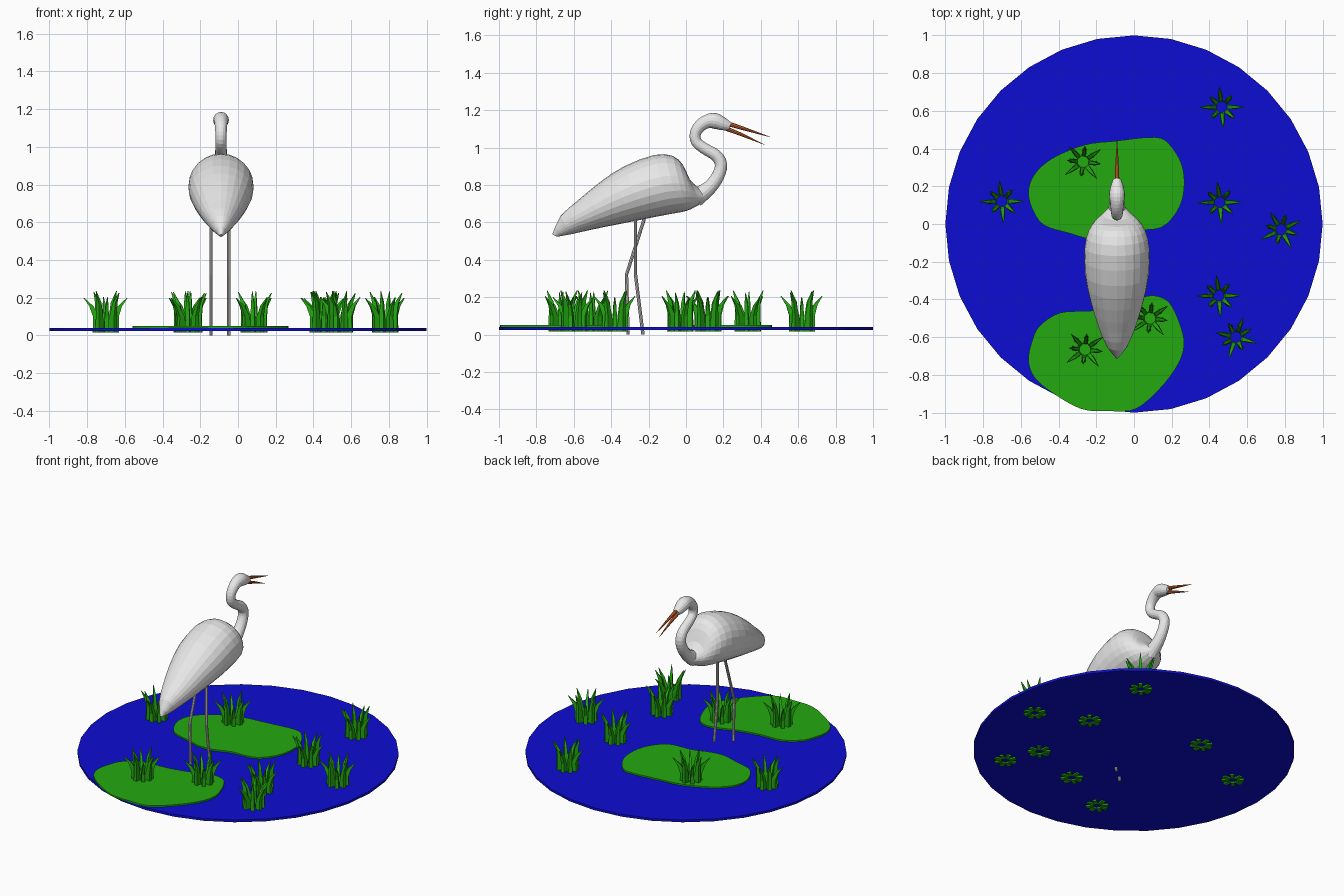
import bpy, bmesh, math
from mathutils import Vector, Matrix

if "Cube" in bpy.data.objects:
    bpy.data.objects.remove(bpy.data.objects["Cube"])

CX = -0.09  # bird centre line


def material(name, rgb):
    m = bpy.data.materials.new(name)
    m.diffuse_color = (*rgb, 1)
    m.use_nodes = True
    m.node_tree.nodes["Principled BSDF"].inputs["Base Color"].default_value = m.diffuse_color
    return m


WHITE = material("white feathers", (0.8, 0.8, 0.8))
GREY = material("pale grey legs", (0.66, 0.65, 0.63))
ORANGE = material("orange beak", (0.65, 0.13, 0.03))
BLUE = material("blue water", (0.004, 0.004, 0.65))
GREEN = material("leaf green", (0.017, 0.4, 0.005))


def finish(name, bm, mat):
    bmesh.ops.recalc_face_normals(bm, faces=bm.faces[:])
    me = bpy.data.meshes.new(name)
    bm.to_mesh(me)
    bm.free()
    me.materials.append(mat)
    ob = bpy.data.objects.new(name, me)
    bpy.context.collection.objects.link(ob)
    return ob


def smooth_path(pts, steps, closed=False):
    """Catmull-Rom curve through tuples of any length."""
    n, out = len(pts), []
    pick = (lambda i: pts[i % n]) if closed else (lambda i: pts[max(0, min(n - 1, i))])
    for i in range(n if closed else n - 1):
        a, b, c, d = (pick(i + k) for k in (-1, 0, 1, 2))
        for s in range(steps):
            t = s / steps
            out.append(tuple(0.5 * (2 * q + (r - p) * t + (2 * p - 5 * q + 4 * r - u) * t * t
                                    + (3 * q - p - 3 * r + u) * t ** 3)
                             for p, q, r, u in zip(a, b, c, d)))
    if not closed:
        out.append(pts[-1])
    return out


def loft(name, rings, sides, mat, x=CX):
    """Rings are (top y, top z, bottom y, bottom z, half width) ellipses."""
    bm = bmesh.new()
    loops = []
    for ty, tz, by, bz, w in rings:
        c = Vector((x, (ty + by) / 2, (tz + bz) / 2))
        up = Vector((0, (ty - by) / 2, (tz - bz) / 2))
        loops.append([bm.verts.new(c + up * math.cos(a) + Vector((w * math.sin(a), 0, 0)))
                      for a in (2 * math.pi * i / sides for i in range(sides))])
    for l0, l1 in zip(loops, loops[1:]):
        for i in range(sides):
            j = (i + 1) % sides
            bm.faces.new((l0[i], l0[j], l1[j], l1[i]))
    bm.faces.new(loops[0])
    bm.faces.new(loops[-1])
    return finish(name, bm, mat)


def tube(name, path, sides, mat, x=CX):
    """Round tube along (y, z, radius) points in a plane of constant x."""
    rings = []
    for i, (y, z, r) in enumerate(path):
        p, q = path[max(0, i - 1)], path[min(len(path) - 1, i + 1)]
        t = Vector((q[0] - p[0], q[1] - p[1])).normalized()
        ny, nz = -t.y * r, t.x * r
        rings.append((y + ny, z + nz, y - ny, z - nz, r))
    return loft(name, rings, sides, mat, x)


def slab(name, outline, z0, z1, mat):
    bm = bmesh.new()
    f = bm.faces.new([bm.verts.new((x, y, z0)) for x, y in outline])
    ext = bmesh.ops.extrude_face_region(bm, geom=[f])
    for v in ext["geom"]:
        if isinstance(v, bmesh.types.BMVert):
            v.co.z = z1
    return finish(name, bm, mat)


# Pond and two floating pads
slab("water", [(math.sin(math.tau * i / 32), math.cos(math.tau * i / 32)) for i in range(32)],
     0.025, 0.041, BLUE)
PAD_BACK = [(-.56, .16), (-.53, .26), (-.43, .35), (-.26, .42), (-.1, .44), (.11, .46), (.19, .42),
            (.255, .31), (.265, .18), (.23, .07), (.14, -.02), (-.02, -.035), (-.13, -.07),
            (-.23, -.08), (-.34, -.05), (-.47, -.01), (-.53, .06)]
PAD_FRONT = [(-.56, -.72), (-.54, -.62), (-.5, -.54), (-.39, -.47), (-.23, -.46), (-.08, -.43),
             (.02, -.395), (.11, -.38), (.19, -.42), (.25, -.55), (.265, -.65), (.23, -.75),
             (.14, -.87), (.01, -.98), (-.13, -.992), (-.28, -.98), (-.44, -.89), (-.53, -.81)]
slab("back_pad", smooth_path(PAD_BACK, 4, True), 0.041, 0.051, GREEN)
slab("front_pad", smooth_path(PAD_FRONT, 4, True), 0.041, 0.051, GREEN)


# Grass tufts: thin tapering blades that bend outward
def tuft(name, x, y, turn):
    bm = bmesh.new()
    blades = [(0, .115, .2), (48, .085, .235), (97, .11, .205), (140, .085, .23),
              (181, .12, .2), (228, .08, .235), (274, .115, .205), (318, .095, .225)]
    for ang, reach, top in blades:
        rot = Matrix.Translation((x, y, 0)) @ Matrix.Rotation(math.radians(ang + turn), 4, "Z")
        # inner radius, outer radius, height, half thickness
        secs = [(.025, .07, .015, .012), (.035, .068, .1, .011),
                (reach * .55, reach * .55 + .022, .1 + (top - .1) * .55, .008),
                (reach - .004, reach, top, .001)]
        loops = [[bm.verts.new(rot @ Vector(c)) for c in
                  ((a, -t, z), (b, -t, z), (b, t, z), (a, t, z))] for a, b, z, t in secs]
        for l0, l1 in zip(loops, loops[1:]):
            for i in range(4):
                j = (i + 1) % 4
                bm.faces.new((l0[i], l0[j], l1[j], l1[i]))
        bm.faces.new(loops[0])
        bm.faces.new(loops[-1])
    return finish(name, bm, GREEN)


TUFTS = [(.465, .62, 0), (-.7, .12, 0), (.455, .115, 0), (.45, -.38, 0), (.78, -.03, 25),
         (.54, -.6, 70), (-.27, .33, 35), (.085, -.5, 35), (-.26, -.665, 35)]
for i, (x, y, turn) in enumerate(TUFTS):
    tuft(f"grass_tuft_{i + 1}", x, y, turn)

# Bird body
BODY = [(-.715, .535, -.69, .523, .008), (-.67, .635, -.62, .535, .055),
        (-.58, .715, -.5, .562, .1), (-.46, .815, -.36, .59, .14),
        (-.33, .90, -.21, .62, .169), (-.17, .96, -.08, .645, .171),
        (-.07, .955, 0, .66, .15), (-.015, .905, .045, .68, .115),
        (.02, .83, .08, .70, .075), (.06, .79, .11, .72, .043)]
loft("body", smooth_path(BODY, 2), 24, WHITE)

# S-shaped neck running into the head
NECK = [(.05, .73, .05), (.125, .785, .038), (.172, .85, .034), (.187, .91, .033), (.16, .958, .032),
        (.098, .995, .03), (.056, 1.03, .029), (.05, 1.075, .03), (.075, 1.115, .033),
        (.115, 1.14, .037), (.155, 1.142, .042), (.2, 1.125, .034), (.235, 1.113, .022)]
tube("neck_and_head", smooth_path(NECK, 3), 16, WHITE)

# Open beak
tube("upper_beak", [(.215, 1.13, .013), (.3, 1.104, .010), (.45, 1.056, .001)], 8, ORANGE)
tube("lower_beak", [(.205, 1.105, .012), (.29, 1.072, .009), (.42, 1.015, .001)], 8, ORANGE)

# Bent legs
tube("left_leg", [(-.21, .66, .009), (-.318, .32, .009), (-.31, 0, .009)], 8, GREY, -.143)
tube("right_leg", [(-.27, .66, .009), (-.27, .32, .009), (-.23, 0, .009)], 8, GREY, -.05)
